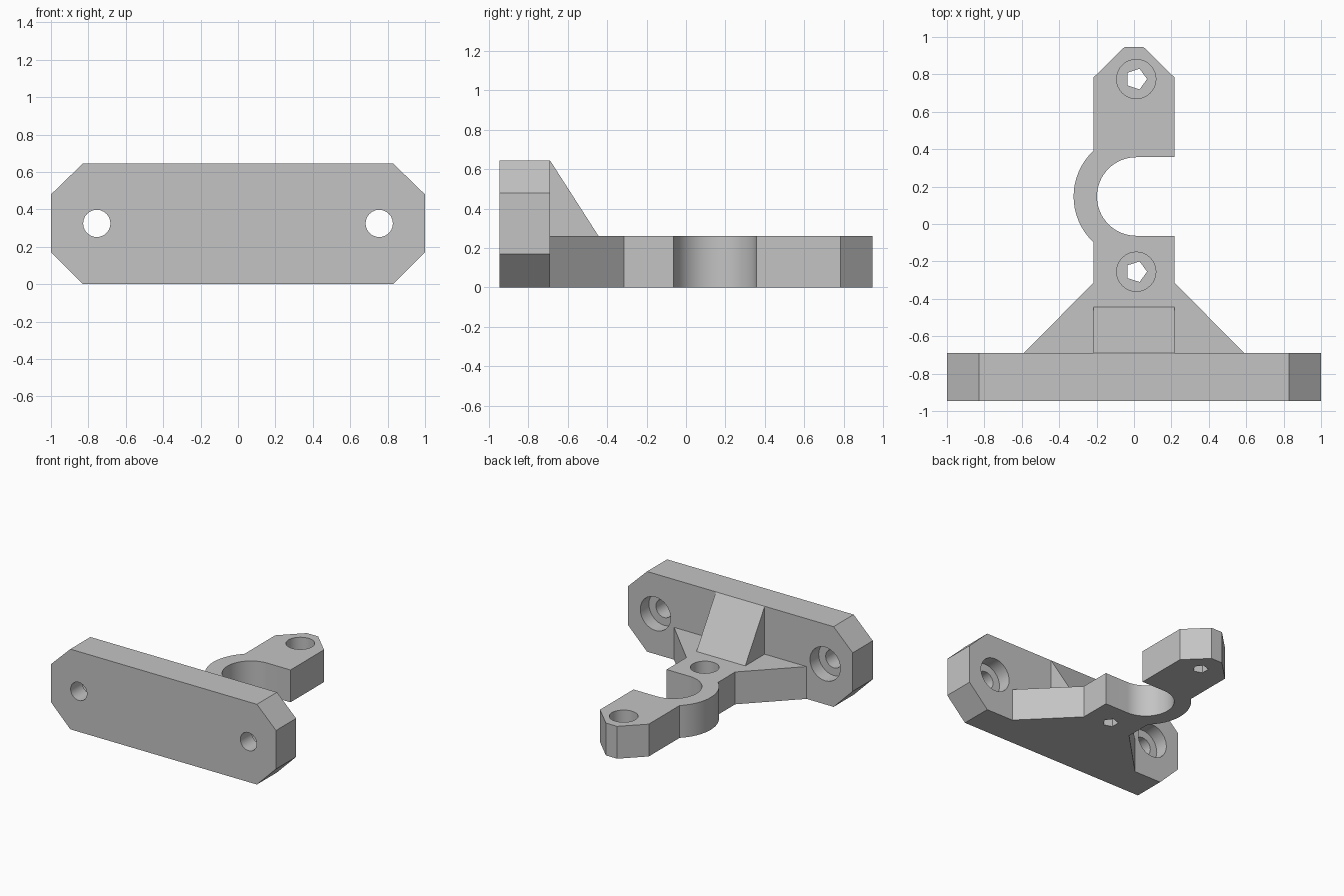
import bpy
import bmesh
from math import sin, cos, pi, acos, radians
from mathutils import Vector

if "Cube" in bpy.data.objects:
    bpy.data.objects.remove(bpy.data.objects["Cube"])

grey = bpy.data.materials.new("plain grey")
grey.use_nodes = True
grey.diffuse_color = (0.55, 0.55, 0.55, 1)
grey.node_tree.nodes["Principled BSDF"].inputs["Base Color"].default_value = (0.55, 0.55, 0.55, 1)


def prism(name, points, offset):
    """Extrude a closed outline of 3D points by an offset."""
    bm = bmesh.new()
    face = bm.faces.new([bm.verts.new(p) for p in points])
    result = bmesh.ops.extrude_face_region(bm, geom=[face], use_keep_orig=True)
    new_verts = [g for g in result["geom"] if isinstance(g, bmesh.types.BMVert)]
    bmesh.ops.translate(bm, vec=offset, verts=new_verts)
    bmesh.ops.recalc_face_normals(bm, faces=bm.faces)
    mesh = bpy.data.meshes.new(name)
    bm.to_mesh(mesh)
    bm.free()
    mesh.materials.append(grey)
    obj = bpy.data.objects.new(name, mesh)
    bpy.context.collection.objects.link(obj)
    return obj


def arc(cx, cy, radius, start, end, steps):
    angles = [start + (end - start) * i / steps for i in range(steps + 1)]
    return [(cx + radius * cos(a), cy + radius * sin(a)) for a in angles]


def drill(target, start, direction, radius, sides):
    """Cut a hole from a start point along a direction."""
    direction = Vector(direction)
    u = Vector((1, 0, 0))
    v = direction.normalized().cross(u)
    ring = arc(0, 0, radius, 0, 2 * pi * (sides - 1) / sides, sides - 1)
    cutter = prism("hole_cutter", [Vector(start) + u * a + v * b for a, b in ring], direction)
    cutter.hide_render = True
    mod = target.modifiers.new("hole", "BOOLEAN")
    mod.operation, mod.solver, mod.object = "DIFFERENCE", "EXACT", cutter
    select(target)
    bpy.ops.object.modifier_apply(modifier=mod.name)
    bpy.data.objects.remove(cutter)


def select(obj):
    bpy.ops.object.select_all(action="DESELECT")
    obj.select_set(True)
    bpy.context.view_layer.objects.active = obj


THICK, TOP = 0.26, 0.645
FRONT, BACK = -0.945, -0.69
HALF = 0.217

# Mounting plate with clipped corners
outline = [(-0.83, 0), (0.83, 0), (1, 0.17), (1, 0.48),
           (0.83, TOP), (-0.83, TOP), (-1, 0.48), (-1, 0.17)]
plate = prism("mounting_plate", [(x, FRONT, z) for x, z in outline], (0, BACK - FRONT, 0))

# Screw holes, counterbored from the back
for side in (-1, 1):
    drill(plate, (side * 0.755, FRONT - 0.1, 0.325), (0, 0.5, 0), 0.073, 24)
    drill(plate, (side * 0.755, BACK - 0.11, 0.325), (0, 0.3, 0), 0.135, 32)

# Flat arm with flared foot, open half ring and clipped tip
cx, cy, inner, outer = 0.012, 0.147, 0.21, 0.335
spread = acos((HALF + cx) / outer)
arm_outline = [(0.59, BACK), (HALF, -0.315), (HALF, cy - inner)]
arm_outline += arc(cx, cy, inner, 1.5 * pi, 0.5 * pi, 32)
arm_outline += [(HALF, cy + inner), (HALF, 0.783), (0.05, 0.947), (-0.05, 0.947), (-HALF, 0.783)]
arm_outline += arc(cx, cy, outer, pi - spread, pi + spread, 16)
arm_outline += [(-HALF, -0.315), (-0.59, BACK)]
arm = prism("clamp_arm", [(x, y, 0) for x, y in arm_outline], (0, 0, THICK))

# Clamp bolt holes: wide pocket from above, small five-sided hole below
for y in (-0.255, 0.775):
    drill(arm, (cx, y, -0.1), (0, 0, 0.5), 0.058, 5)
    drill(arm, (cx, y, 0.06), (0, 0, 0.4), 0.105, 32)

# Sloped rib between the plate and the arm
rib = prism("support_rib", [(-HALF, BACK, THICK), (-HALF, -0.443, THICK), (-HALF, BACK, TOP)],
            (2 * HALF, 0, 0))

for part in (plate, arm):
    select(part)
    bpy.ops.object.shade_smooth_by_angle(angle=radians(25))
